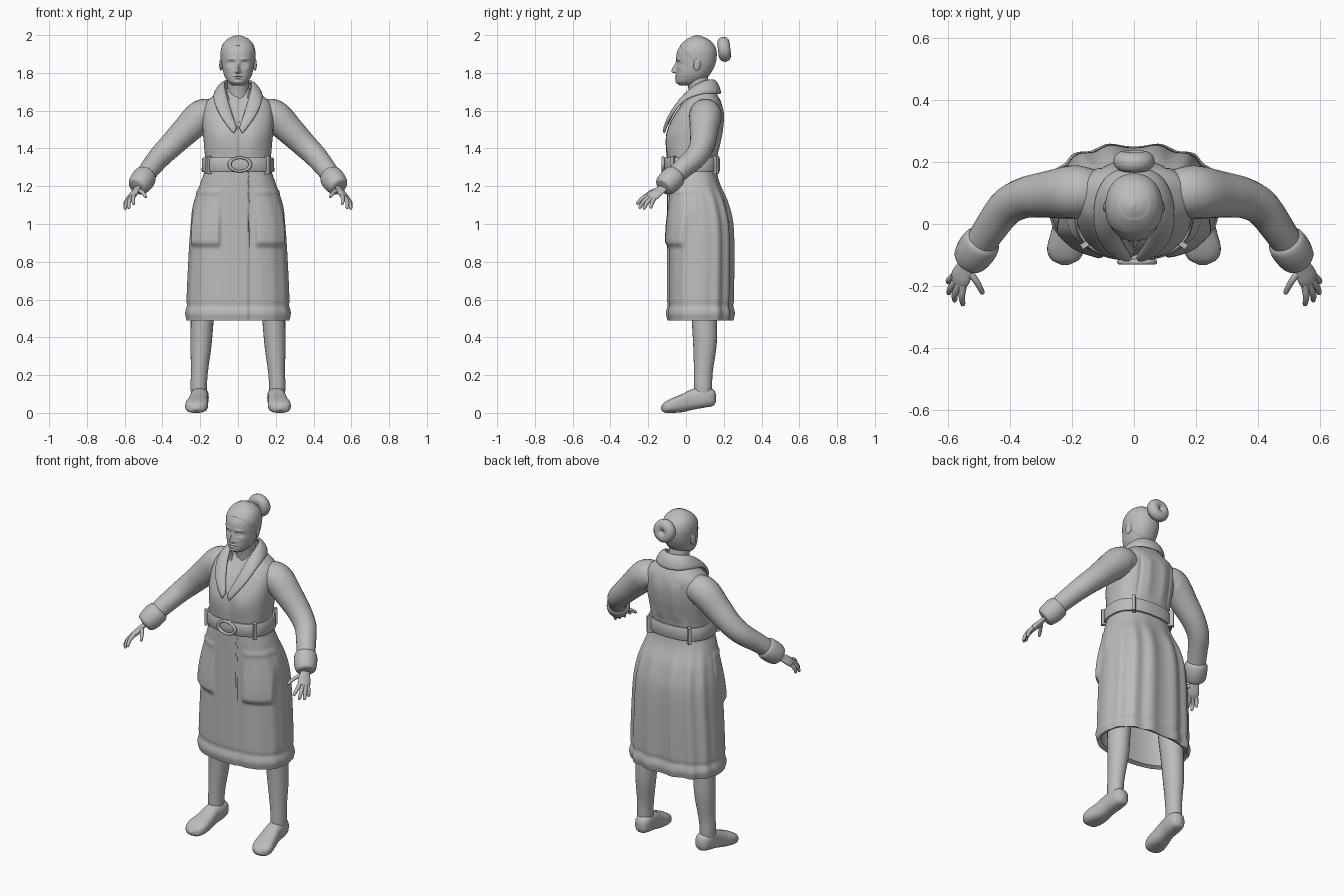
import bpy, bmesh, math
from mathutils import Vector

if "Cube" in bpy.data.objects:
    bpy.data.objects.remove(bpy.data.objects["Cube"])

grey = bpy.data.materials.new("plain grey")
grey.use_nodes = True
colour = (0.5, 0.5, 0.5, 1)
grey.diffuse_color = colour
grey.node_tree.nodes["Principled BSDF"].inputs["Base Color"].default_value = colour
made = []


def keep(obj, name):
    obj.name = name
    obj.data.name = name
    obj.data.materials.clear()
    obj.data.materials.append(grey)
    made.append(obj)
    return obj


def surface(name, rings, closed=True, cap=True):
    """Skin a list of rings with quads."""
    bm = bmesh.new()
    loops = [[bm.verts.new(p) for p in ring] for ring in rings]
    count = len(loops[0])
    for a, b in zip(loops, loops[1:]):
        for i in range(count if closed else count - 1):
            j = (i + 1) % count
            bm.faces.new((a[i], a[j], b[j], b[i]))
    if closed and cap:
        bm.faces.new(loops[0])
        bm.faces.new(loops[-1])
    bmesh.ops.recalc_face_normals(bm, faces=bm.faces)
    mesh = bpy.data.meshes.new(name)
    bm.to_mesh(mesh)
    bm.free()
    obj = bpy.data.objects.new(name, mesh)
    bpy.context.collection.objects.link(obj)
    return keep(obj, name)


def sample(rows, t):
    """Smooth interpolation of rows, keyed by their first number."""
    i = max([j for j in range(len(rows) - 1) if rows[j][0] <= t] or [0])
    a, b, c, d = rows[max(i - 1, 0)], rows[i], rows[i + 1], rows[min(i + 2, len(rows) - 1)]
    h = c[0] - b[0]
    s = (t - b[0]) / h
    out = []
    for k in range(1, len(b)):
        m = (c[k] - a[k]) / (c[0] - a[0]) * h
        n = (d[k] - b[k]) / (d[0] - b[0]) * h
        out.append(b[k] + s * m + s * s * (3 * (c[k] - b[k]) - 2 * m - n)
                   + s ** 3 * (2 * (b[k] - c[k]) + m + n))
    return out


def power(v, e):
    return math.copysign(abs(v) ** e, v)


def step(a, b, v):
    s = min(max((v - a) / (b - a), 0), 1)
    return s * s * (3 - 2 * s)


def bump(v, centre, width):
    return math.exp(-((v - centre) / width) ** 2)


def angles(count):
    return [math.tau * i / count for i in range(count)]


def tube(name, rows, wide=(0, 1, 0), flat=1, sides=24, steps=6):
    """Round limb through (x, y, z, radius) points."""
    keyed = [(i,) + r for i, r in enumerate(rows)]
    total = (len(rows) - 1) * steps
    pts = [sample(keyed, i / steps) for i in range(total + 1)]
    rings = []
    for i, p in enumerate(pts):
        t = Vector(pts[min(i + 1, total)][:3]) - Vector(pts[max(i - 1, 0)][:3])
        t.normalize()
        u = Vector(wide)
        u = (u - t * u.dot(t)).normalized()
        v = t.cross(u)
        rings.append([Vector(p[:3]) + p[3] * (u * math.cos(a) + v * flat * math.sin(a))
                      for a in angles(sides)])
    return surface(name, rings)


def flip(rows, side):
    return [(r[0] * side,) + tuple(r[1:]) for r in rows]


# Coat: height, half width, front, back
COAT = [(.49, .27, -.098, .248), (.56, .272, -.1, .25), (.8, .262, -.1, .253), (1, .248, -.1, .248),
        (1.12, .228, -.1, .22), (1.22, .198, -.1, .178), (1.28, .178, -.1, .165),
        (1.35, .175, -.103, .166), (1.42, .18, -.106, .178), (1.5, .187, -.098, .193),
        (1.58, .188, -.062, .198), (1.64, .172, -.02, .188), (1.68, .13, .01, .168), (1.72, .08, .025, .14)]


def coat_detail(x, z, a):
    back = max(math.sin(a), 0)
    front = max(-math.sin(a), 0)
    skirt = 1 - step(1.05, 1.27, z)
    d = .006 * skirt * (back + .25 * abs(math.cos(a))) * math.cos(14 * a)
    # hem roll and overlapping front edge
    d += .007 * bump(z, .525, .025) - .004 * bump(z, .57, .012)
    edge = .057 if z < 1.3 else 0
    if front > .3:
        d -= .008 * step(edge - .004, edge + .004, x) * (1 - step(edge, edge + .08, x))
    # pockets
    across = step(.085, .105, abs(x)) * (1 - step(.225, .25, abs(x)))
    if front > 0:
        body = step(.87, .905, z) * (1 - step(.92, 1.2, z))
        d += across * (.02 * body + .005 * bump(z, 1.17, .012))
    # bust, back seams and neck opening
    d += .008 * front * bump(z, 1.45, .06) * bump(abs(x), .085, .05)
    seam = step(1.36, 1.42, z) * (1 - step(1.58, 1.64, z))
    d += back * seam * (.005 * bump(abs(x), .05, .025) - .006 * bump(abs(x), .105, .01))
    if front > 0 and z > 1.5 and abs(x) < (z - 1.5) * .35:
        d -= .014
    return d


def coat_ring(z, offset=0, detail=True, count=256):
    w, f, b = sample(COAT, z)
    ring = []
    for a in angles(count):
        x = w * power(math.cos(a), .8)
        y = (f + b) / 2 + (b - f) / 2 * power(math.sin(a), .8)
        d = offset + (coat_detail(x, z, a) if detail else 0)
        ring.append((x + d * math.cos(a), y + d * math.sin(a), z))
    return ring


inside = [coat_ring(.9 - .04 * i, -.022, False) for i in range(11)]
outside = [coat_ring(.49 + 1.23 * i / 110) for i in range(111)]
surface("coat", inside + outside)

# Belt, loops and buckle
surface("belt", [coat_ring(z, o, False, 96) for z, o in
                 ((1.275, -.01), (1.275, .01), (1.283, .015), (1.343, .015), (1.352, .01), (1.352, -.01))])
for name, x, y in (("left", .155, -.065), ("right", -.155, -.065), ("rear_left", .13, .155), ("rear_right", -.13, .155)):
    bpy.ops.mesh.primitive_cube_add(size=1, location=(x, y, 1.313))
    loop = keep(bpy.context.object, name + "_belt_loop")
    loop.scale = (.018, .035, .095)
    loop.rotation_euler.z = math.atan2(y - .035, x) + math.pi / 2
    bevel = loop.modifiers.new("round", 'BEVEL')
    bevel.width = .004
bpy.ops.mesh.primitive_torus_add(major_radius=.05, minor_radius=.009, location=(.01, -.122, 1.315),
                                 rotation=(math.pi / 2, 0, 0))
keep(bpy.context.object, "buckle").scale = (1.1, .72, 1)

# Shawl collar: inner edge and outer edge from the front tip to the nape
half = [((.004, -.105, 1.505), (.02, -.114, 1.47)), ((.028, -.075, 1.57), (.07, -.1, 1.535)),
        ((.048, -.035, 1.64), (.112, -.06, 1.6)), ((.066, .015, 1.71), (.13, -.002, 1.665)),
        ((.076, .08, 1.755), (.125, .09, 1.69)), ((.052, .13, 1.765), (.085, .165, 1.69)),
        ((0, .145, 1.765), (0, .186, 1.685))]
mirrored = [tuple((-p[0], p[1], p[2]) for p in pair) for pair in reversed(half[:-1])]
strips = []
for inner, outer in half + mirrored:
    i, o = Vector(inner), Vector(outer)
    swell = Vector((i.x, i.y - .07, .06)).normalized() * .012
    strips.append([i, i.lerp(o, .35) + swell, i.lerp(o, .75) + swell * .8, o])
collar = surface("collar", strips, closed=False)
thick = collar.modifiers.new("thickness", 'SOLIDIFY')
thick.thickness = .016
thick.offset = 0
soft = collar.modifiers.new("soft", 'SUBSURF')
soft.levels = soft.render_levels = 2

# Neck and head: height, half width, front, back
tube("neck", [(0, .09, 1.6, .075), (0, .085, 1.66, .066), (0, .07, 1.72, .057), (0, .055, 1.79, .058)])
HEAD = [(1.732, .026, -.03, .04), (1.75, .05, -.05, .08), (1.775, .067, -.053, .11), (1.8, .077, -.053, .13),
        (1.84, .085, -.05, .15), (1.88, .089, -.052, .159), (1.92, .088, -.044, .158), (1.955, .076, -.02, .141),
        (1.98, .053, .01, .113), (1.994, .027, .036, .085), (2, .003, .055, .065)]


def face_relief(x, z):
    s = abs(x)
    drop = step(1.868, 1.812, z) if z > 1.812 else 1 - step(1.812, 1.797, z)
    ridge = (1 - step(1.812, 1.87, z)) * step(1.794, 1.806, z)
    d = .025 * ridge * bump(s, 0, .009 + .005 * bump(z, 1.806, .012))
    d -= .011 * bump(s, .034, .017) * bump(z, 1.852, .012)
    d += .006 * bump(s, .034, .011) * bump(z, 1.85, .006)
    d += .005 * bump(s, .036, .02) * bump(z, 1.873, .007)
    d += .007 * bump(s, 0, .02) * (bump(z, 1.783, .004) + bump(z, 1.771, .005))
    d -= .004 * bump(s, 0, .025) * bump(z, 1.777, .002)
    d += .006 * bump(s, 0, .018) * bump(z, 1.75, .009)
    return d + .004 * bump(s, .055, .015) * bump(z, 1.825, .014)


rings = []
for i in range(111):
    z = 1.732 + .268 * math.sin(math.pi / 2 * i / 110) ** 1.1
    w, f, b = sample(HEAD, min(z, 2))
    ring = []
    for a in angles(128):
        x = w * power(math.cos(a), .92)
        y = (f + b) / 2 + (b - f) / 2 * power(math.sin(a), .92)
        hair = .003 * step(0, .006, z - 1.94 + 1.1 * max(y + .03, 0)) if z < 1.985 else 0
        relief = face_relief(x, z) if math.sin(a) < 0 else 0
        ring.append((x + hair * math.cos(a), y + hair * math.sin(a) - relief, z))
    rings.append(ring)
surface("head", rings)
bpy.ops.mesh.primitive_torus_add(major_radius=.034, minor_radius=.033, location=(0, .202, 1.925),
                                 rotation=(math.pi / 2 + .12, 0, 0))
keep(bpy.context.object, "hair_bun")

# Shoe: depth, centre x, half width, sole height, top height
SHOE = [(-.132, .222, .012, .016, .034), (-.115, .222, .045, .002, .055), (-.08, .22, .06, 0, .075),
        (-.02, .212, .054, .004, .1), (.04, .206, .047, .018, .128), (.11, .202, .047, .03, .134),
        (.148, .2, .034, .04, .122), (.158, .2, .012, .06, .1)]

for word, side in (("left", 1), ("right", -1)):
    # Sleeve and cuff
    tube(word + "_sleeve", flip([(.12, .105, 1.58, .07), (.19, .103, 1.573, .086), (.28, .095, 1.49, .075),
                                 (.35, .085, 1.42, .066), (.41, .055, 1.36, .06), (.46, -.01, 1.3, .054),
                                 (.5, -.07, 1.245, .049), (.52, -.1, 1.215, .045)], side))
    tube(word + "_cuff", flip([(.482, -.045, 1.268, .044), (.49, -.057, 1.256, .06), (.505, -.08, 1.233, .064),
                               (.522, -.104, 1.21, .06), (.533, -.119, 1.195, .05), (.537, -.124, 1.19, .025)], side))
    # Hand
    spread = (.05 * side, .08, -.02)
    tube(word + "_palm", flip([(.525, -.105, 1.205, .026), (.54, -.135, 1.18, .03), (.558, -.17, 1.153, .037),
                               (.568, -.19, 1.138, .03)], side), spread, .45)
    fingers = {"index_finger": ((.55, -.195, 1.152), (.555, -.232, 1.135), (.552, -.258, 1.108)),
               "middle_finger": ((.563, -.193, 1.143), (.577, -.225, 1.118), (.578, -.245, 1.087)),
               "ring_finger": ((.575, -.183, 1.136), (.592, -.208, 1.11), (.597, -.222, 1.082)),
               "little_finger": ((.581, -.168, 1.136), (.595, -.18, 1.112), (.599, -.186, 1.088)),
               "thumb": ((.535, -.15, 1.18), (.508, -.185, 1.17), (.489, -.22, 1.145))}
    for finger, (root, mid, tip) in fingers.items():
        end = Vector(tip) + (Vector(tip) - Vector(mid)).normalized() * .006
        rows = [root + (.012,), mid + (.0105,), tip + (.008,), tuple(end) + (.002,)]
        tube(word + "_" + finger, flip(rows, side), (1, 0, 0), 1, 12, 4)
    # Ear
    bpy.ops.mesh.primitive_uv_sphere_add(segments=20, ring_count=12, radius=1, location=(.089 * side, .06, 1.845),
                                         rotation=(-.2, 0, .3 * side))
    keep(bpy.context.object, word + "_ear").scale = (.009, .02, .034)
    # Leg and shoe
    tube(word + "_leg", flip([(.17, .09, .88, .085), (.18, .095, .65, .075), (.19, .098, .48, .067),
                              (.196, .1, .36, .062), (.204, .092, .22, .05), (.208, .09, .14, .048),
                              (.206, .09, .07, .045)], side), flat=.9)
    shoe = []
    for i in range(49):
        y = -.132 + .29 * (1 - math.cos(math.pi * i / 48)) / 2
        x, w, low, high = sample(SHOE, y)
        shoe.append([(side * x + w * power(math.cos(a), .8), y,
                      (low + high) / 2 + (high - low) / 2 * power(math.sin(a), .75)) for a in angles(32)])
    surface(word + "_shoe", shoe)

# Smooth shading with crisp edges
bpy.ops.object.select_all(action='DESELECT')
for obj in made:
    obj.select_set(True)
bpy.context.view_layer.objects.active = made[0]
bpy.ops.object.shade_smooth_by_angle(angle=math.radians(45))
